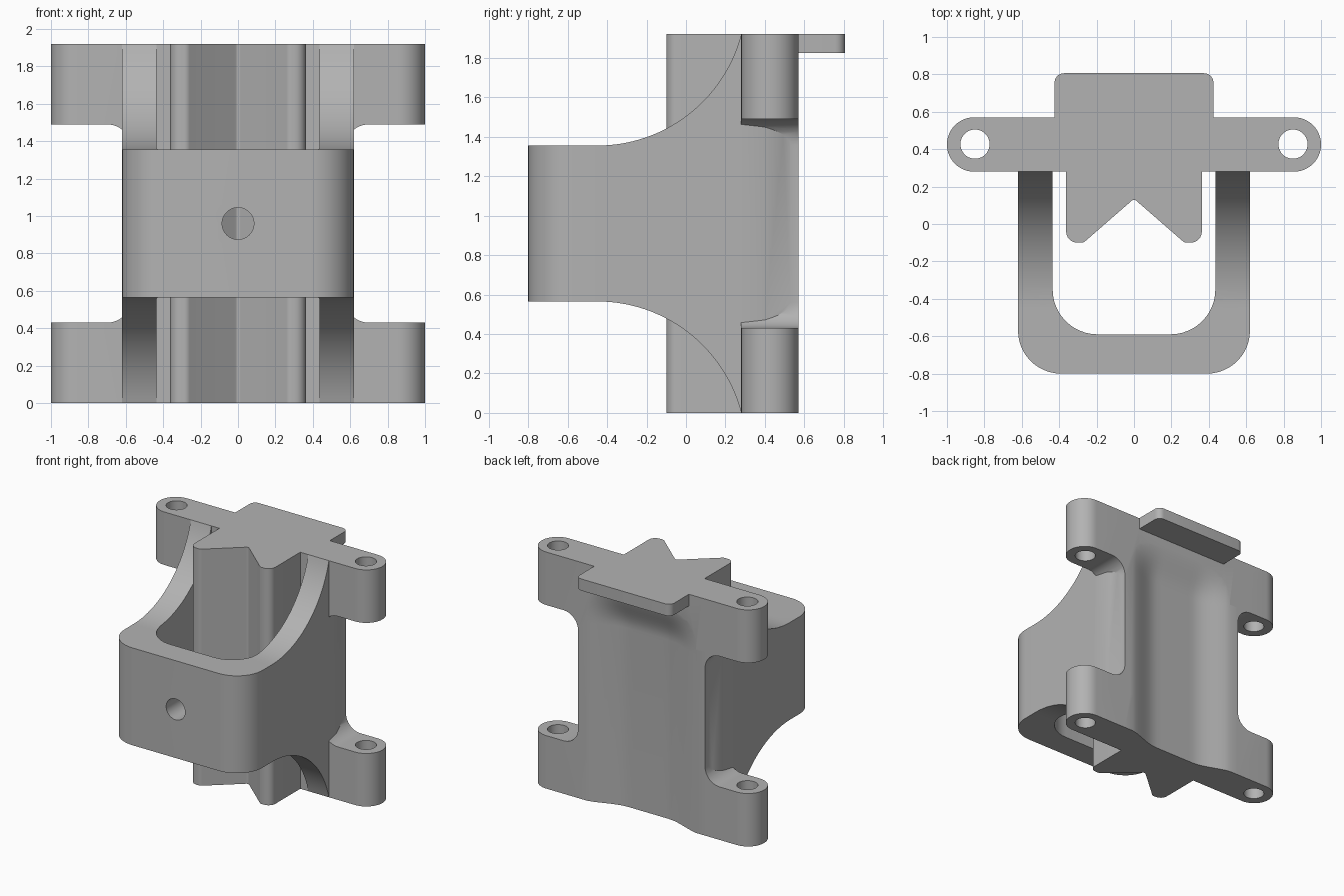
import bpy, bmesh, math
from mathutils import Vector

if "Cube" in bpy.data.objects:
    bpy.data.objects.remove(bpy.data.objects["Cube"])

grey = bpy.data.materials.new("matte_grey")
grey.use_nodes = True
grey.diffuse_color = (0.45, 0.45, 0.45, 1)
grey.node_tree.nodes["Principled BSDF"].inputs["Base Color"].default_value = (0.45, 0.45, 0.45, 1)

H = 1.92
MID = H / 2


def rounded(corners, steps=12):
    """Outline from (u, v, radius) corners, each rounded by its radius."""
    out = []
    for i, (u, v, r) in enumerate(corners):
        p = Vector((u, v))
        if r == 0:
            out.append(p)
            continue
        a = (Vector(corners[i - 1][:2]) - p).normalized()
        b = (Vector(corners[(i + 1) % len(corners)][:2]) - p).normalized()
        half = a.angle(b) / 2
        centre = p + (a + b).normalized() * (r / math.sin(half))
        start = p + a * (r / math.tan(half)) - centre
        end = p + b * (r / math.tan(half)) - centre
        sweep = start.angle_signed(end)
        for k in range(steps + 1):
            t = -sweep * k / steps
            c, s = math.cos(t), math.sin(t)
            out.append(centre + Vector((start.x * c - start.y * s, start.x * s + start.y * c)))
    return out


def circle(u, v, r, n=48):
    return [(u + r * math.cos(math.tau * i / n), v + r * math.sin(math.tau * i / n)) for i in range(n)]


def loft(name, rings):
    """Closed solid through rings of equal point count."""
    bm = bmesh.new()
    loops = [[bm.verts.new(p) for p in ring] for ring in rings]
    for lo, hi in zip(loops, loops[1:]):
        for i in range(len(lo)):
            j = (i + 1) % len(lo)
            bm.faces.new((lo[i], lo[j], hi[j], hi[i]))
    bm.faces.new(loops[0][::-1])
    bm.faces.new(loops[-1])
    bmesh.ops.recalc_face_normals(bm, faces=bm.faces)
    mesh = bpy.data.meshes.new(name)
    bm.to_mesh(mesh)
    bm.free()
    mesh.materials.append(grey)
    ob = bpy.data.objects.new(name, mesh)
    bpy.context.collection.objects.link(ob)
    return ob


def prism(name, outline, axis, lo, hi):
    place = {"x": lambda u, v, t: (t, u, v),
             "y": lambda u, v, t: (u, t, v),
             "z": lambda u, v, t: (u, v, t)}[axis]
    return loft(name, [[place(u, v, t) for u, v in outline] for t in (lo, hi)])


def combine(target, other, operation):
    mod = target.modifiers.new("combine", "BOOLEAN")
    mod.operation, mod.solver, mod.object = operation, "EXACT", other
    bpy.context.view_layer.objects.active = target
    bpy.ops.object.modifier_apply(modifier=mod.name)
    bpy.data.objects.remove(other)


# U-shaped loop, its side walls tapering into the back plate
loop_plan = rounded([(-.62, -.8, .23), (.62, -.8, .23), (.62, .28, 0), (.605, .40, 0), (.57, .53, 0),
                     (.57, .57, 0), (-.57, .57, 0), (-.57, .53, 0), (-.605, .40, 0), (-.62, .28, 0)])
body = prism("bracket_body", loop_plan, "z", 0, H)
opening = rounded([(-.435, -.59, .24), (.435, -.59, .24), (.435, .28, 0), (-.435, .28, 0)])
combine(body, prism("loop_opening", opening, "z", -.1, H + .1), "DIFFERENCE")

# Curved cutaways above and below the loop
R, Y0, Z0 = .754, -.45, 1.355
end = math.asin((.28 - Y0) / R)
arc = [(Y0 + R * math.sin(end * i / 28), Z0 + R - R * math.cos(end * i / 28)) for i in range(29)]
sweep = [(-1, Z0)] + arc + [(.28, H + .1), (-1, H + .1)]
for side in (1, -1):
    outline = [(y, MID + side * (z - MID)) for y, z in sweep]
    combine(body, prism("sweep_cutter", outline, "x", -.9, .9), "DIFFERENCE")

# Back plate with four filleted ears
quarter = [(1, 0, 0), (1, .43, 0), (.57, .43, .13), (.57, 1.49, .13), (1, 1.49, 0), (1, H, 0)]
plate = rounded(quarter + [(-x, z, r) for x, z, r in quarter[::-1]])
ears = prism("ears", plate, "y", .28, .57)
capsule = rounded([(-1, .28, .144), (1, .28, .144), (1, .57, .144), (-1, .57, .144)])
combine(ears, prism("ear_rounding", capsule, "z", -.1, H + .1), "INTERSECT")
combine(body, ears, "UNION")

# Notched centre rail
rail = rounded([(-.363, .32, 0), (-.363, -.1, .06), (-.27, -.1, .04), (0, .135, .02),
                (.27, -.1, .04), (.363, -.1, .06), (.363, .32, 0)], 6)
combine(body, prism("centre_rail", rail, "z", 0, H), "UNION")

# Rear shallow hollow, fading out towards the top
xs = [-.54 + .045 * i for i in range(25)]


def hollow_ring(z, strength):
    ring = []
    for x in xs:
        t = min(1, max(0, (.54 - abs(x)) / .36))
        ring.append((x, .575 - .09 * strength * t * t * (3 - 2 * t), z))
    return ring + [(.54, .65, z), (-.54, .65, z)]


fade = [hollow_ring(1.45 + .035 * i, .5 + .5 * math.cos(math.pi * i / 10)) for i in range(11)]
combine(body, loft("rear_hollow", [hollow_ring(-.1, 1)] + fade), "DIFFERENCE")

# Top rear tab
tab = rounded([(-.425, .5, 0), (.425, .5, 0), (.425, .806, .05), (-.425, .806, .05)], 6)
combine(body, prism("rear_tab", tab, "z", 1.825, H), "UNION")

# Screw holes and front hole
for x in (-.85, .85):
    combine(body, prism("screw_hole", circle(x, .427, .078), "z", -.1, H + .1), "DIFFERENCE")
combine(body, prism("front_hole", circle(0, MID, .085), "y", -1, -.5), "DIFFERENCE")

bpy.ops.object.select_all(action="DESELECT")
body.select_set(True)
bpy.context.view_layer.objects.active = body
bpy.ops.object.shade_smooth_by_angle(angle=math.radians(25))
